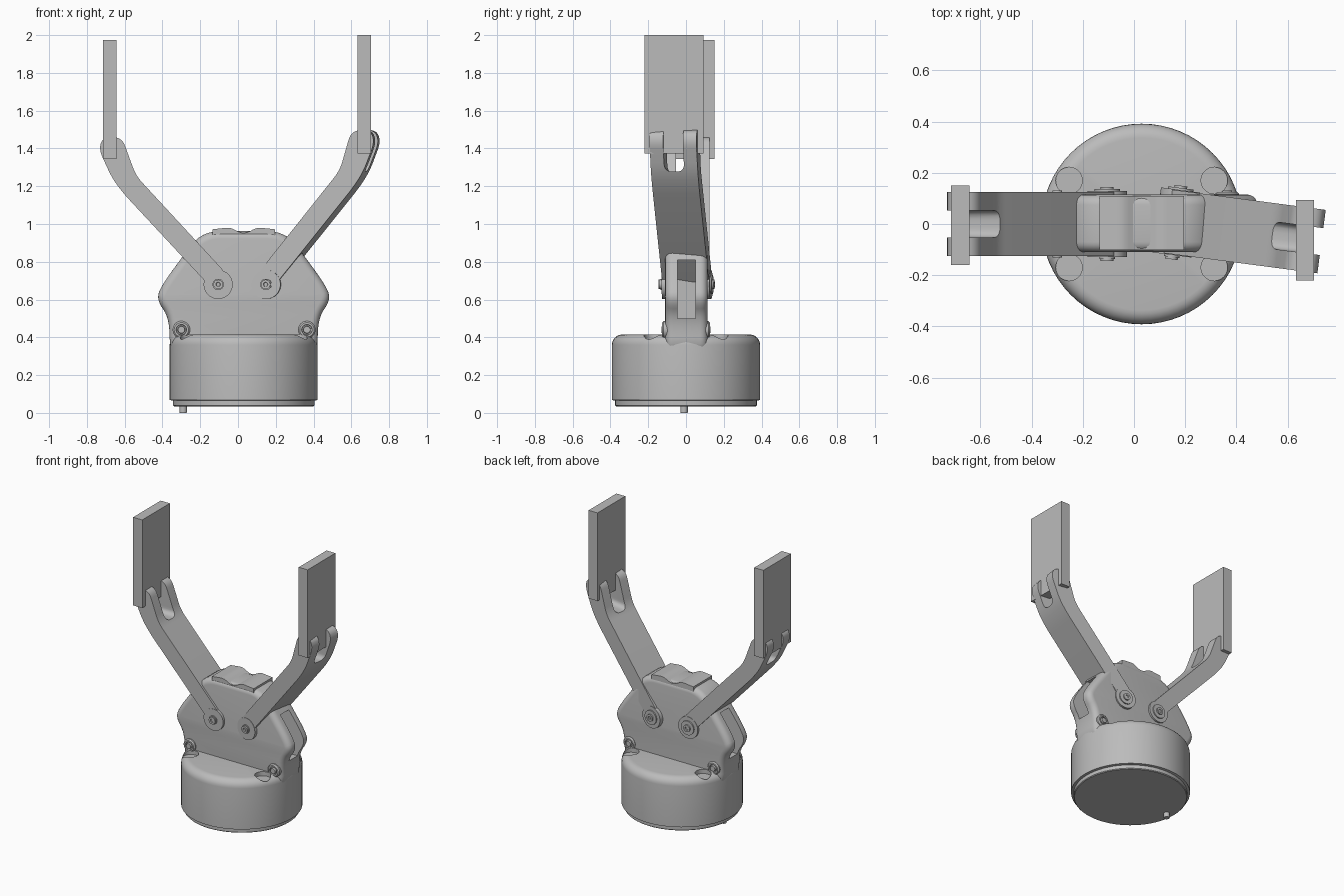
import bpy, bmesh, math
from mathutils import Matrix, Vector

if "Cube" in bpy.data.objects:
    bpy.data.objects.remove(bpy.data.objects["Cube"])

grey = bpy.data.materials.new("plain_grey")
grey.use_nodes = True
grey.diffuse_color = (0.5, 0.5, 0.5, 1)
grey.node_tree.nodes["Principled BSDF"].inputs["Base Color"].default_value = (0.5, 0.5, 0.5, 1)

CX = 0.03              # axis of the base and body
SIDES = (-1, 1)


def finish(name, bm, matrix=Matrix()):
    bmesh.ops.recalc_face_normals(bm, faces=bm.faces[:])
    bm.transform(matrix)
    if matrix.determinant() < 0:
        bmesh.ops.reverse_faces(bm, faces=bm.faces[:])
    mesh = bpy.data.meshes.new(name)
    bm.to_mesh(mesh)
    bm.free()
    mesh.materials.append(grey)
    obj = bpy.data.objects.new(name, mesh)
    bpy.context.collection.objects.link(obj)
    return obj


def smooth(obj, angle=32):
    bpy.ops.object.select_all(action="DESELECT")
    obj.select_set(True)
    bpy.context.view_layer.objects.active = obj
    bpy.ops.object.shade_smooth_by_angle(angle=math.radians(angle))


def rounded(points, r, steps=6):
    """Round every corner of a closed outline."""
    pts = [Vector(p) for p in points]
    out = []
    for i, p in enumerate(pts):
        a, b = pts[i - 1] - p, pts[(i + 1) % len(pts)] - p
        a = p + a.normalized() * min(r, a.length * 0.48)
        b = p + b.normalized() * min(r, b.length * 0.48)
        for k in range(steps + 1):
            t = k / steps
            out.append(a * (1 - t) ** 2 + p * (2 * t * (1 - t)) + b * t * t)
    return out


def prism(name, outline, y0, y1, bevel=0, matrix=Matrix()):
    """Extrude an x-z outline along y, with rounded rims."""
    bm = bmesh.new()
    face = bm.faces.new([bm.verts.new((p[0], y0, p[1])) for p in outline])
    ext = bmesh.ops.extrude_face_region(bm, geom=[face])["geom"]
    moved = [v for v in ext if isinstance(v, bmesh.types.BMVert)]
    bmesh.ops.translate(bm, verts=moved, vec=(0, y1 - y0, 0))
    if bevel:
        rims = [e for e in bm.edges if abs(e.verts[0].co.y - e.verts[1].co.y) < 1e-5]
        bmesh.ops.bevel(bm, geom=rims, offset=bevel, segments=5, profile=0.5,
                        affect="EDGES", clamp_overlap=False)
    return finish(name, bm, matrix)


def lathe(name, profile, matrix=Matrix(), steps=64):
    """Spin an (r, z) profile about z."""
    bm = bmesh.new()
    verts = [bm.verts.new((r, 0, z)) for r, z in profile]
    edges = [bm.edges.new(pair) for pair in zip(verts, verts[1:])]
    bmesh.ops.spin(bm, geom=verts + edges, cent=(0, 0, 0), axis=(0, 0, 1),
                   angle=math.tau, steps=steps, use_duplicate=False)
    bmesh.ops.remove_doubles(bm, verts=bm.verts[:], dist=1e-5)
    return finish(name, bm, matrix)


def along_y(x, z, side, matrix=Matrix()):
    """Place a lathed part so that it points out of the front or back."""
    return matrix @ Matrix.Translation((x, 0, z)) @ Matrix.Rotation(-side * math.pi / 2, 4, "X")


def cut(obj, cutter):
    cutter.hide_render = True
    mod = obj.modifiers.new("cut", "BOOLEAN")
    mod.operation, mod.solver, mod.object = "DIFFERENCE", "EXACT", cutter
    bpy.ops.object.select_all(action="DESELECT")
    obj.select_set(True)
    bpy.context.view_layer.objects.active = obj
    bpy.ops.object.modifier_apply(modifier=mod.name)
    bpy.data.objects.remove(cutter)


def box(x0, x1, z0, z1):
    return [(x0, z0), (x1, z0), (x1, z1), (x0, z1)]


# Round base with a soft shoulder and a stepped lower flange
R, TOP, F = 0.392, 0.415, 0.055
shoulder = [(R - F + F * math.cos(t), TOP - F + F * math.sin(t))
            for t in [i * math.pi / 12 for i in range(7)]]
base = lathe("base", [(0, 0.035), (0.37, 0.035), (0.375, 0.04), (0.375, 0.065), (R, 0.068)]
             + shoulder + [(0, TOP)], Matrix.Translation((CX, 0, 0)))
for sx in SIDES:
    for sy in SIDES:
        cut(base, lathe("bolt_recess", [(0, 0.385), (0.052, 0.385), (0.052, 0.5), (0, 0.5)],
                        Matrix.Translation((CX + sx * 0.284, sy * 0.17, 0)), 32))
smooth(base)

# Locating pin under the base
smooth(lathe("locating_pin", [(0, 0), (0.018, 0), (0.02, 0.003), (0.02, 0.05), (0, 0.05)],
             Matrix.Translation((-0.29, -0.01, 0)), 24))

# Body: rounded housing with a slot in each flank
half = [(0.392, 0.3), (0.392, 0.5), (0.462, 0.6), (0.435, 0.675), (0.225, 0.962)]
outline = [(CX + x, z) for x, z in half] + [(CX - x, z) for x, z in reversed(half)]
body = prism("body", rounded(outline, 0.1), -0.11, 0.115, 0.04)
for s in SIDES:
    xs = sorted((CX + s * 0.2, CX + s * 0.6))
    cut(body, prism("flank_slot", box(*xs, 0.5, 0.81), -0.045, 0.05))
smooth(body)

# Wavy cap on top of the body
wave = [(CX - 0.165 + 0.33 * i / 20, 0.966 - 0.014 * math.cos(2 * math.tau * (i / 20 - 0.5)))
        for i in range(21)]
wave = [(x, z if abs(x - CX) < 0.09 else 0.972 + 0.008 * (0.165 - abs(x - CX)) / 0.075)
        for x, z in wave]
smooth(prism("top_cap", [(CX - 0.165, 0.93)] + wave + [(CX + 0.165, 0.93)], -0.102, 0.11), 40)

# Bolts joining the body to the base
for x in (-0.30, 0.365):
    for s in SIDES:
        smooth(lathe("body_bolt", [(0, 0.08), (0.046, 0.08), (0.046, 0.118), (0.038, 0.126),
                                   (0.028, 0.126), (0.026, 0.116), (0.02, 0.116),
                                   (0.018, 0.13), (0, 0.13)], along_y(x, 0.44, s), 32))

# Arms: bent bar with a forked tip, pivot discs and screws
ARM = [(0.03, -0.025), (0.5, 0.48), (0.56, 0.56), (0.632, 0.715), (0.61, 0.78),
       (0.51, 0.78), (0.435, 0.575), (-0.05, 0.05)]
left_place = (Matrix.Translation((0.165, 0.006, 0.68)) @ Matrix.Rotation(math.radians(-7.5), 4, "Z")
              @ Matrix.Rotation(math.radians(-4), 4, "Y"))
right_place = Matrix.Translation((-0.105, 0, 0.68)) @ Matrix.Scale(-1, 4, (1, 0, 0))
for label, place in (("left", left_place), ("right", right_place)):
    arm = prism(label + "_arm", rounded(ARM, 0.05), -0.125, 0.125, 0, place)
    turn = Matrix.Rotation(math.pi / 2, 4, "Z")
    cut(arm, prism("fork_slot", rounded(box(-0.053, 0.053, 0.56, 1.0), 0.04),
                   -0.9, -0.3, 0, place @ turn))
    smooth(arm)
    for s in SIDES:
        washer = 0.05 if s > 0 else 0.03
        smooth(lathe(label + "_pivot", [(0, 0.09), (0.077, 0.09), (0.077, 0.128),
                                        (washer, 0.128), (washer, 0.136), (0.025, 0.136),
                                        (0.025, 0.145), (0.012, 0.145), (0.01, 0.138),
                                        (0, 0.138)], along_y(0, 0, s, place), 40))

# Flat gripping plates
prism("left_finger_plate", box(0.633, 0.703, 1.372, 2.0), -0.22, 0.093)
prism("right_finger_plate", box(-0.715, -0.643, 1.345, 1.973), -0.16, 0.15)
